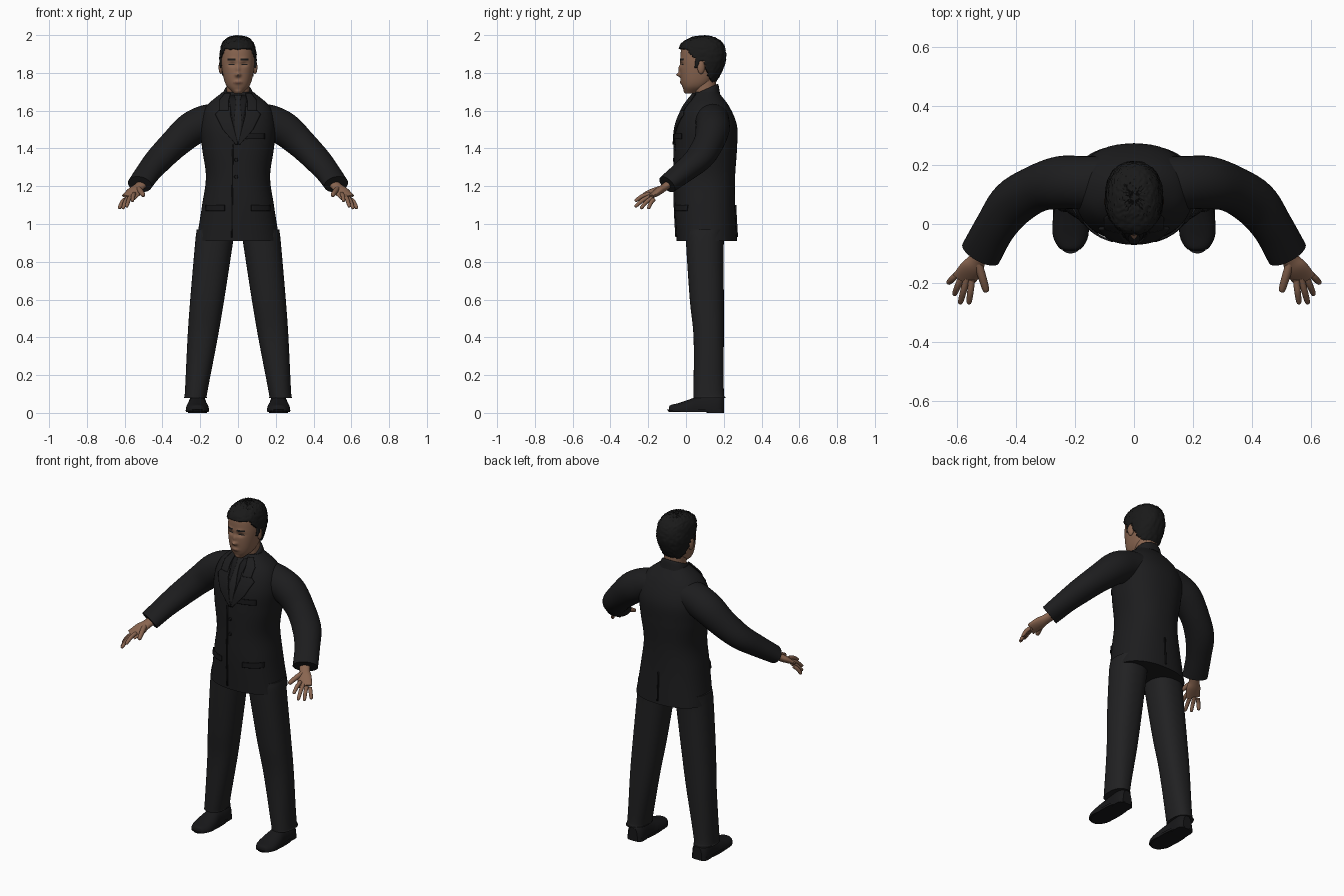
import bpy, bmesh, math, random
from math import sin, cos, pi, exp, copysign
from mathutils import Vector, Matrix
from mathutils.bvhtree import BVHTree

random.seed(4)
if "Cube" in bpy.data.objects:
    bpy.data.objects.remove(bpy.data.objects["Cube"])


def material(name, red, green, blue):
    mat = bpy.data.materials.new(name)
    mat.use_nodes = True
    mat.diffuse_color = (red, green, blue, 1)
    shader = mat.node_tree.nodes["Principled BSDF"]
    shader.inputs["Base Color"].default_value = mat.diffuse_color
    shader.inputs["Roughness"].default_value = .8
    return mat


SKIN = material("skin brown", .25, .13, .08)
LIP = material("lip brown", .19, .09, .06)
HAIR = material("hair black", .01, .01, .01)
SUIT = material("jacket black", .012, .012, .013)
TRIM = material("trim black", .009, .009, .01)
TROUSER = material("trouser black", .015, .015, .016)


def spline(keys, steps):
    """Smooth curve through a list of number tuples."""
    keys = [Vector(key) for key in keys]
    keys = [2 * keys[0] - keys[1]] + keys + [2 * keys[-1] - keys[-2]]
    curve = []
    for a, b, c, d in zip(keys, keys[1:], keys[2:], keys[3:]):
        for step in range(steps):
            t = step / steps
            curve.append(b + t / 2 * (c - a + t * (2 * a - 5 * b + 4 * c - d + t * (3 * (b - c) + d - a))))
    return curve + [keys[-2]]


def finish(name, bm, materials, mirror=False, angle=40):
    bmesh.ops.recalc_face_normals(bm, faces=bm.faces[:])
    mesh = bpy.data.meshes.new(name)
    bm.to_mesh(mesh)
    bm.free()
    part = bpy.data.objects.new(name, mesh)
    bpy.context.collection.objects.link(part)
    for mat in materials:
        mesh.materials.append(mat)
    bpy.ops.object.select_all(action='DESELECT')
    part.select_set(True)
    bpy.context.view_layer.objects.active = part
    bpy.ops.object.shade_smooth_by_angle(angle=math.radians(angle))
    if mirror:
        part.modifiers.new("Mirror", 'MIRROR').use_mirror_merge = False
    return part


def thicken(part, thickness, offset):
    shell = part.modifiers.new("Thickness", 'SOLIDIFY')
    shell.thickness, shell.offset = thickness, offset


def loft(rings):
    bm = bmesh.new()
    loops = [[bm.verts.new(point) for point in ring] for ring in rings]
    for low, high in zip(loops, loops[1:]):
        for i in range(len(low)):
            bm.faces.new((low[i - 1], low[i], high[i], high[i - 1]))
    bm.faces.new(loops[0])
    bm.faces.new(loops[-1])
    return bm


def oval(sides, squareness=2.0):
    """Unit superellipse points."""
    for i in range(sides):
        pair = cos(2 * pi * i / sides), sin(2 * pi * i / sides)
        yield [copysign(abs(value) ** (2 / squareness), value) for value in pair]


def column(keys, steps=6, sides=48, squareness=2.3, tilt=0, centre=0, lean=0):
    """Upright loft; key = height, half width, front, back."""
    return loft([[(centre + lean * z + width * u, (front + back) / 2 + (back - front) / 2 * v, z + tilt * v)
                  for u, v in oval(sides, squareness)]
                 for z, width, front, back in spline(keys, steps)])


def tube(keys, steps=5, sides=24, roll=0):
    """Loft along a path; key = x, y, z, sideways radius, upward radius."""
    keys = spline(keys, steps)
    points = [Vector(key[:3]) for key in keys]
    rings = []
    for i, key in enumerate(keys):
        along = (points[min(i + 1, len(points) - 1)] - points[max(i - 1, 0)]).normalized()
        side = Matrix.Rotation(roll, 3, along) @ along.cross(Vector((0, 0, 1))).normalized()
        up = side.cross(along)
        rings.append([points[i] + side * key[3] * u + up * key[4] * v for u, v in oval(sides)])
    return loft(rings)


# Jacket body
jacket = column([(.91, .22, -.05, .27), (1.1, .19, -.06, .26), (1.25, .17, -.06, .26), (1.4, .19, -.06, .27),
                 (1.52, .2, -.05, .27), (1.62, .17, -.01, .23), (1.7, .08, .05, .17)], steps=10)
TORSO = BVHTree.FromBMesh(jacket)
finish("jacket_body", jacket, [SUIT])


def on_jacket(x, z, facing):
    hit = TORSO.ray_cast(Vector((x, facing, z)), Vector((0, -facing, 0)))[0]
    return hit if hit else Vector((x, .1, z))


def strip(name, keys, mat, lift=.003, facing=-1, across=8, steps=8):
    """Thin plate laid on the jacket; key = height, one edge, other edge."""
    bm = bmesh.new()
    rows = []
    for start, end in zip(keys, keys[1:]):
        for step in range(steps + 1):
            z, left, right = Vector(start).lerp(Vector(end), step / steps)
            spots = [on_jacket(left + (right - left) * i / across, z, facing) for i in range(across + 1)]
            rows.append([bm.verts.new(spot + Vector((0, facing * lift, 0))) for spot in spots])
    for low, high in zip(rows, rows[1:]):
        for i in range(across):
            bm.faces.new((low[i], low[i + 1], high[i + 1], high[i]))
    bmesh.ops.remove_doubles(bm, verts=bm.verts[:], dist=.0003)
    thicken(finish(name, bm, [mat]), .007, 0)


# Shirt front, tie, lapels, pockets and seams
strip("shirt_front", [(1.68, -.05, .05), (1.43, -.01, .01)], TRIM, lift=.001)
strip("tie", [(1.68, -.02, .02), (1.65, -.01, .01), (1.55, -.02, .02), (1.43, -.01, .01)], TROUSER, lift=.006)
for sign, side in ((1, "left"), (-1, "right")):
    def mirrored(keys):
        return [(z, sign * inner, sign * outer) for z, inner, outer in keys]
    strip(side + "_lapel", mirrored([(1.62, .04, .08), (1.58, .04, .12), (1.5, .02, .08), (1.42, 0, .01)]),
          SUIT, lift=.008)
    strip(side + "_collar_flap", mirrored([(1.69, .04, .07), (1.65, .05, .1), (1.6, .05, .1)]), SUIT, lift=.01)
    strip(side + "_pocket_flap", mirrored([(1.1, .07, .17), (1.07, .07, .17)]), TRIM, lift=.006)
strip("breast_pocket", [(1.48, .04, .14), (1.45, .04, .14)], TRIM, lift=.006)
strip("front_edge", [(1.42, -.03, -.024), (.93, -.036, -.03)], TRIM, across=2)
strip("back_vent", [(1.1, -.003, .003), (.93, -.003, .003)], TRIM, facing=1, across=2)
for place, height in (("upper", 1.43), ("middle", 1.34), ("lower", 1.25)):
    bm = bmesh.new()
    bmesh.ops.create_cone(bm, cap_ends=True, segments=16, radius1=.012, radius2=.009, depth=.016,
                          matrix=Matrix.Translation(on_jacket(-.01, height, -1)) @ Matrix.Rotation(pi / 2, 4, 'X'))
    finish(place + "_button", bm, [TRIM])

# Shirt collar, higher at the nape
finish("collar", column([(1.66, .09, .03, .18), (1.71, .07, .03, .17), (1.7, .05, .05, .15)], tilt=.03), [SUIT])

# Sleeves
finish("sleeves", tube([(.1, .14, 1.56, .09, .08), (.17, .14, 1.54, .09, .09), (.25, .14, 1.5, .09, .09),
                        (.33, .12, 1.43, .08, .08), (.41, .07, 1.35, .08, .07), (.47, -.01, 1.28, .07, .06),
                        (.52, -.1, 1.21, .07, .05)], sides=32), [SUIT], mirror=True)

# Hands: palm, four fingers and a thumb
finish("palms", tube([(.5, -.08, 1.22, .03, .02), (.53, -.12, 1.19, .03, .02), (.55, -.15, 1.17, .04, .02),
                      (.58, -.19, 1.14, .04, .01)], roll=.3), [SKIN], mirror=True)


def finger(name, knuckle, tip, radius, bend):
    start, end = Vector(knuckle), Vector(tip)
    path = [(0, 1), (.5, 1), (.93, .8), (1, .25)]
    keys = []
    for t, swell in path:
        spot = start.lerp(end, t) + Vector((0, 0, bend * sin(pi * t)))
        keys.append((*spot, radius * swell, radius * swell))
    finish(name, tube(keys, steps=4, sides=12), [SKIN], mirror=True)


TIPS = {"index": (.56, -.27, 1.12), "middle": (.59, -.27, 1.09), "ring": (.61, -.24, 1.08), "little": (.63, -.2, 1.08)}
for i, (name, tip) in enumerate(TIPS.items()):
    knuckle = Vector((.55, -.19, 1.16)).lerp(Vector((.6, -.17, 1.13)), i / 3)
    finger(name + "_fingers", knuckle, tip, .011, .008)
finger("thumbs", (.53, -.13, 1.19), (.5, -.23, 1.15), .014, .003)

# Trousers, leaning outward to the feet
finish("trousers", column([(.97, .1, 0, .21), (.9, .1, 0, .2), (.6, .09, .02, .2), (.4, .08, .04, .2),
                           (.12, .06, .04, .2), (.08, .06, .04, .21)], centre=.235, lean=-.12), [TROUSER], mirror=True)

# Shoes: upper lofted toe to heel, sole and heel block
FOOT = .215
upper = [(-.09, .02, .02), (-.08, .04, .03), (-.04, .06, .04), (.02, .06, .06), (.08, .05, .08),
         (.17, .05, .09), (.2, .03, .07)]
finish("shoe_uppers", loft([[(FOOT + width * u, y, .012 + height * max(v, -.1)) for u, v in oval(32, 2.4)]
                            for y, width, height in spline(upper, 4)]), [TRIM], mirror=True)
finish("shoe_soles", column([(.004, .06, -.09, .2), (.017, .06, -.1, .2)], centre=FOOT), [TRIM], mirror=True)
finish("shoe_heels", column([(0, .05, .11, .2), (.02, .05, .1, .2)], squareness=3.5, centre=FOOT), [TRIM], mirror=True)

# Neck and head, with the face shaped by soft bumps
finish("neck", column([(1.64, .06, .05, .16), (1.8, .06, .04, .16)]), [SKIN])
SKULL = [(1.69, .02, 0, .05), (1.73, .06, -.02, .12), (1.79, .08, -.03, .17), (1.87, .09, -.03, .2),
         (1.94, .08, -.02, .19), (1.975, .05, .03, .15), (1.985, .01, .08, .1)]
head = column(SKULL, steps=14, sides=112)
# Nose, bridge, eye sockets, brows, mouth, chin: offset, height, width, tallness, depth
BUMPS = [(0, 1.79, .013, .01, .022), (0, 1.82, .01, .02, .01), (.03, 1.845, .02, .01, -.01),
         (.03, 1.87, .02, .01, .004), (0, 1.75, .02, .01, .008), (0, 1.7, .02, .01, .006)]
for vert in head.verts:
    x, y, z = vert.co
    if y < .06:
        vert.co.y -= sum(depth * exp(-((abs(x) - offset) / width) ** 2 - ((z - height) / tall) ** 2)
                         for offset, height, width, tall, depth in BUMPS)
for face in head.faces:
    x, y, z = face.calc_center_median()
    x = abs(x)
    brow = .016 < x < .056 and abs(z - 1.87) < .004
    eye = .02 < x < .05 and abs(z - 1.846) < .003
    if y < .03 and (brow or eye):
        face.material_index = 1
    elif y < .03 and abs(z - 1.747) < .008 - .3 * x:
        face.material_index = 2
finish("head", head, [SKIN, HAIR, LIP], angle=60)

# Ears
bm = bmesh.new()
bmesh.ops.create_uvsphere(bm, u_segments=20, v_segments=12, radius=1, matrix=Matrix.Translation((.09, .08, 1.83))
                          @ Matrix.Rotation(.25, 4, 'Z') @ Matrix.Diagonal((.012, .02, .036, 1)))
finish("ears", bm, [SKIN], mirror=True)


# Short hair: a rough, swollen skull cap trimmed along the hairline
def hairline(y):
    if y < .05:
        return 1.93 - max(y, 0) * 1.2
    if y < .065:
        return 1.83
    if y < .1:
        return 1.86
    return max(1.75, 1.83 - 2 * (y - .1))


hair = column(SKULL, steps=10, sides=80)
middle = Vector((0, .085, 1.86))
for vert in hair.verts:
    vert.co = middle + (vert.co - middle) * random.uniform(1.07, 1.12)


def is_bare(face):
    centre = face.calc_center_median()
    return centre.z < hairline(centre.y)


bmesh.ops.delete(hair, geom=[face for face in hair.faces if is_bare(face)], context='FACES')
thicken(finish("hair", hair, [HAIR], angle=60), .012, -1)
